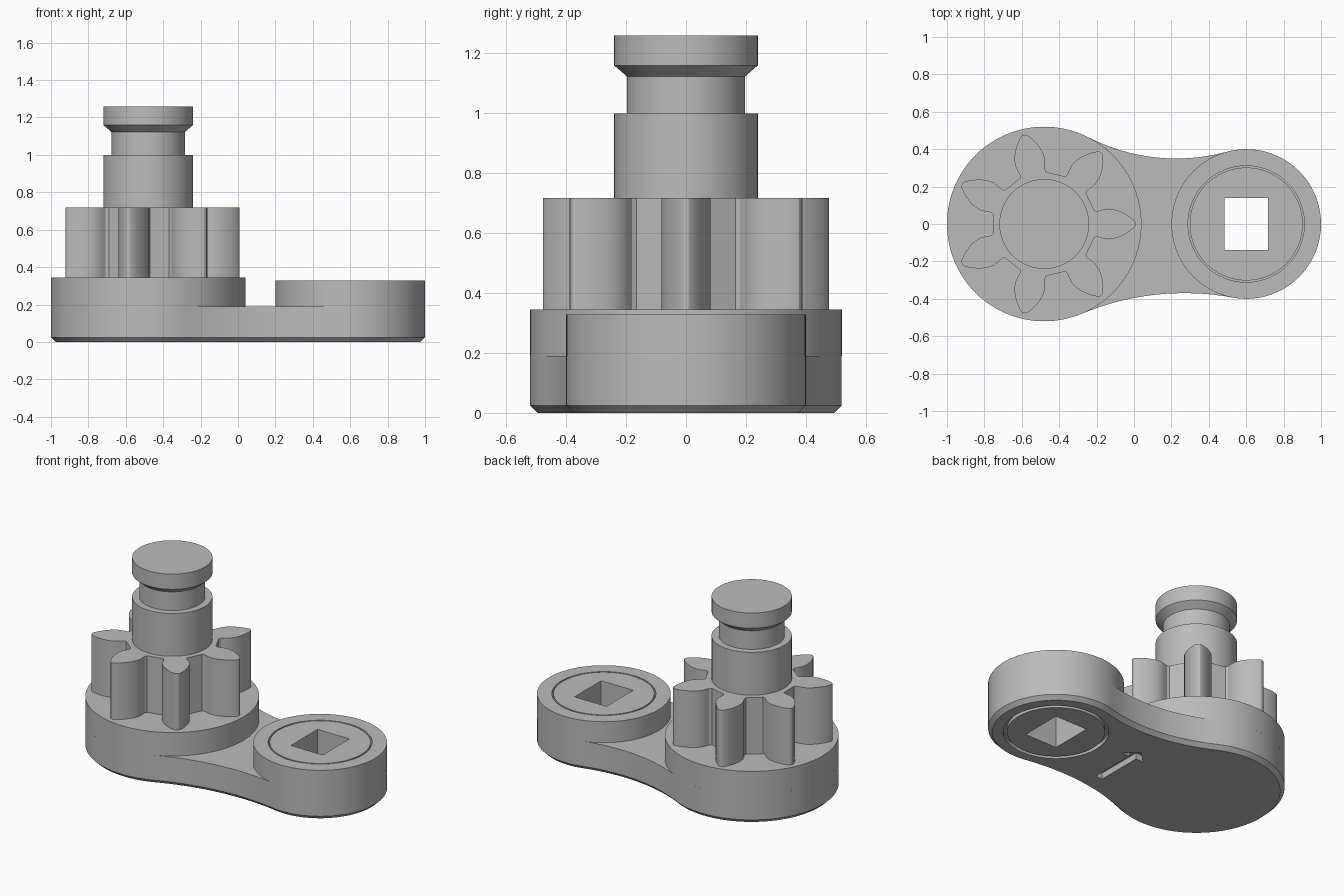
import bpy
import bmesh
from math import sin, cos, pi, atan2, hypot, radians

if "Cube" in bpy.data.objects:
    bpy.data.objects.remove(bpy.data.objects["Cube"], do_unlink=True)

grey = bpy.data.materials.new("plain_grey")
grey.use_nodes = True
grey.diffuse_color = (0.5, 0.5, 0.5, 1)
grey.node_tree.nodes["Principled BSDF"].inputs["Base Color"].default_value = (0.5, 0.5, 0.5, 1)

HUB_X, HUB_R = -0.48, 0.52        # gear end
EYE_X, EYE_R = 0.6, 0.4           # socket end
WEB_TOP = 0.19                    # height of the connecting arm


def finish(name, bm, x=0):
    """Turn a bmesh into a grey object standing at x."""
    bmesh.ops.recalc_face_normals(bm, faces=bm.faces[:])
    mesh = bpy.data.meshes.new(name)
    bm.to_mesh(mesh)
    bm.free()
    mesh.materials.append(grey)
    obj = bpy.data.objects.new(name, mesh)
    obj.location.x = x
    bpy.context.collection.objects.link(obj)
    return obj


def prism(name, outline, z0, z1, x=0, chamfer=0):
    """Extrude a flat outline, with an optional chamfer round the bottom."""
    bm = bmesh.new()
    base = bm.faces.new([bm.verts.new((px, py, z0 + chamfer)) for px, py in outline])
    top = bmesh.ops.extrude_face_region(bm, geom=[base], use_keep_orig=True)["geom"]
    for v in top:
        if isinstance(v, bmesh.types.BMVert):
            v.co.z = z1
    bmesh.ops.recalc_face_normals(bm, faces=bm.faces[:])
    if chamfer:
        bmesh.ops.inset_region(bm, faces=[base], thickness=chamfer, use_even_offset=True)
        for v in base.verts:
            v.co.z = z0
    return finish(name, bm, x)


def lathe(name, profile, x, closed=False, steps=96):
    """Spin a radius/height profile round a vertical axis."""
    bm = bmesh.new()
    verts = [bm.verts.new((r, 0, z)) for r, z in profile]
    edges = [bm.edges.new(pair) for pair in zip(verts, verts[1:])]
    if closed:
        edges.append(bm.edges.new((verts[-1], verts[0])))
    bmesh.ops.spin(bm, geom=verts + edges, cent=(0, 0, 0), axis=(0, 0, 1),
                   angle=2 * pi, steps=steps)
    bmesh.ops.remove_doubles(bm, verts=bm.verts[:], dist=0.0001)
    return finish(name, bm, x)


def cut(target, cutter):
    """Subtract a cutter from a part."""
    mod = target.modifiers.new("cut", "BOOLEAN")
    mod.operation = "DIFFERENCE"
    mod.object = cutter
    bpy.context.view_layer.objects.active = target
    bpy.ops.object.modifier_apply(modifier=mod.name)


def arc(cx, cy, r, a0, a1, n):
    return [(cx + r * cos(a0 + (a1 - a0) * i / n), cy + r * sin(a0 + (a1 - a0) * i / n))
            for i in range(n)]


# Arm outline: two round ends joined by hollow side arcs tangent to both
lx, ly = 0.226, 1.38      # centre of the back side arc
rx, ry = 0.269, -1.79     # centre of the front side arc
outline = arc(EYE_X, 0, EYE_R, atan2(ry, rx - EYE_X), atan2(ly, lx - EYE_X), 56)
outline += arc(lx, ly, hypot(lx - EYE_X, ly) - EYE_R,
               atan2(-ly, EYE_X - lx), atan2(-ly, HUB_X - lx), 20)
outline += arc(HUB_X, 0, HUB_R, atan2(ly, lx - HUB_X), 2 * pi + atan2(ry, rx - HUB_X), 64)
outline += arc(rx, ry, hypot(rx - EYE_X, ry) - EYE_R,
               atan2(-ry, HUB_X - rx), atan2(-ry, EYE_X - rx), 20)
arm = prism("arm", outline, 0, WEB_TOP, chamfer=0.025)

# Raised round ends
hub_disc = lathe("hub_disc", [(0, WEB_TOP), (HUB_R, WEB_TOP), (HUB_R, 0.345), (0, 0.345)], HUB_X)
socket_disc = lathe("socket_disc", [(0, WEB_TOP), (EYE_R, WEB_TOP), (EYE_R, 0.328), (0, 0.328)],
                    EYE_X)

# Gear: one tooth as radius / half width pairs, mirrored and repeated
TEETH = 7
half_tooth = [(0.262, 0.085), (0.268, 0.072), (0.285, 0.068), (0.31, 0.076), (0.34, 0.082),
              (0.37, 0.079), (0.40, 0.070), (0.43, 0.056), (0.46, 0.037), (0.482, 0.018),
              (0.488, 0.008)]
tooth = [(r, -w) for r, w in half_tooth] + [(r, w) for r, w in reversed(half_tooth)]
gear_outline = []
for i in range(TEETH):
    a = 2 * pi * i / TEETH
    gear_outline += [(r * cos(a) - w * sin(a), r * sin(a) + w * cos(a)) for r, w in tooth]
gear = prism("gear", gear_outline, 0.345, 0.718, HUB_X)

# Stepped shaft with a flared retaining head
shaft = lathe("shaft", [(0, 0.718), (0.24, 0.718), (0.24, 1.0), (0.197, 1.0), (0.197, 1.123),
                        (0.24, 1.16), (0.24, 1.26), (0, 1.26)], HUB_X)

# Cutters: drive hole, grooves round the insert, direction arrow underneath
hole = prism("hole_cutter", [(-0.117, -0.139), (0.117, -0.139), (0.117, 0.139), (-0.117, 0.139)],
             -0.1, 0.5, EYE_X)
top_groove = lathe("top_groove_cutter", [(0.302, 0.26), (0.311, 0.26), (0.311, 0.4), (0.302, 0.4)],
                   EYE_X, closed=True)
low_groove = lathe("low_groove_cutter", [(0.288, -0.1), (0.311, -0.1), (0.311, 0.025),
                                         (0.288, 0.025)], EYE_X, closed=True)
right_half = [(0.025, -0.25), (0.025, 0.06), (0.08, 0.06)]
arrow = prism("arrow_cutter", right_half + [(0, 0.135)] + [(-x, y) for x, y in reversed(right_half)],
              -0.1, 0.04, 0.06)

bpy.context.view_layer.update()
for target, cutters in ((arm, (hole, low_groove, arrow)), (socket_disc, (hole, top_groove))):
    for cutter in cutters:
        cut(target, cutter)
for cutter in (hole, top_groove, low_groove, arrow):
    bpy.data.objects.remove(cutter, do_unlink=True)

# Smooth the curved walls, keep hard edges
bpy.ops.object.select_all(action="DESELECT")
for part in (arm, hub_disc, socket_disc, gear, shaft):
    part.select_set(True)
bpy.context.view_layer.objects.active = arm
bpy.ops.object.shade_smooth_by_angle(angle=radians(30))
